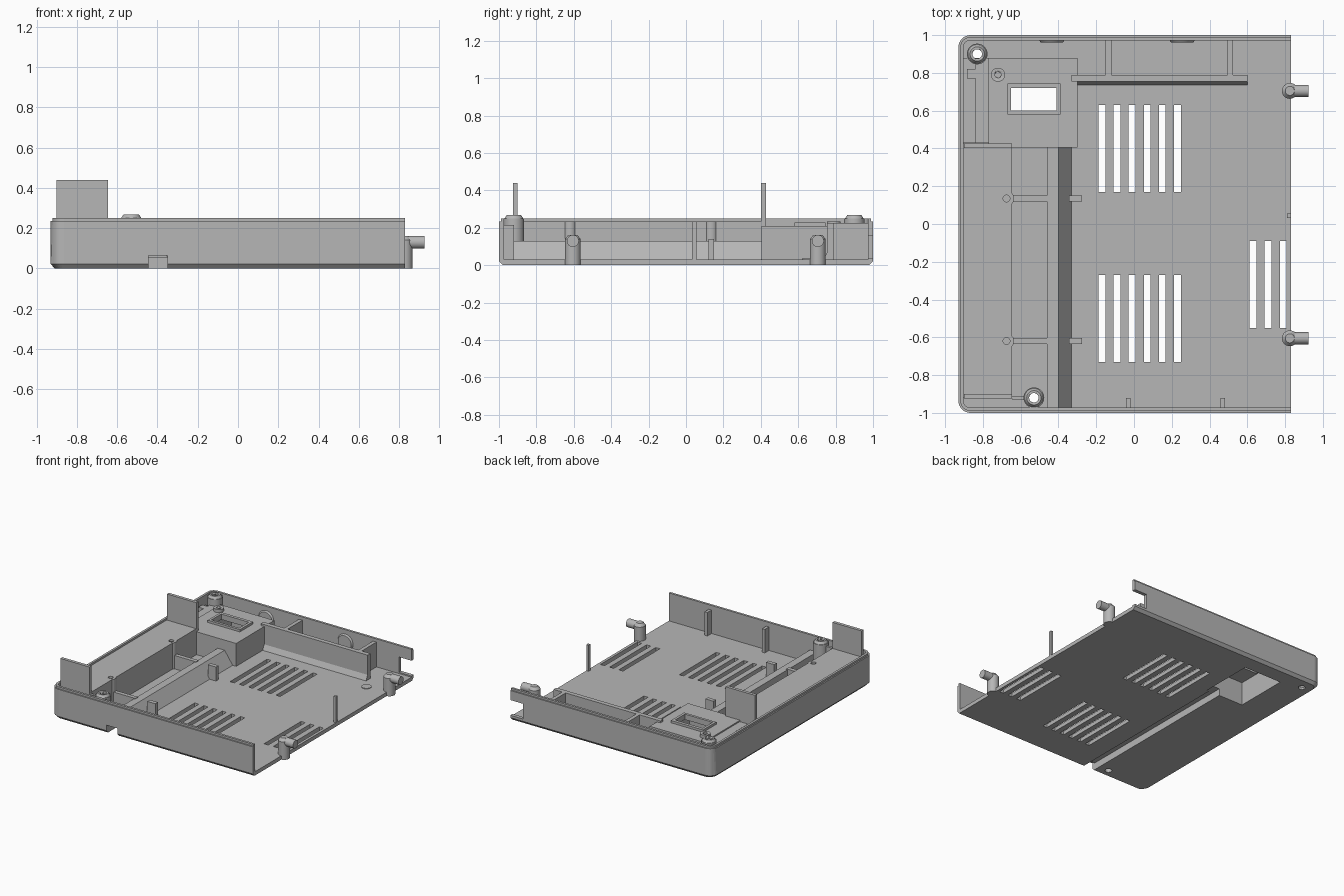
import bpy, bmesh, math
from mathutils import Matrix, Vector

if "Cube" in bpy.data.objects:
    bpy.data.objects.remove(bpy.data.objects["Cube"])

grey = bpy.data.materials.new("plain_grey")
GREY = (0.47, 0.47, 0.47, 1)
grey.diffuse_color = GREY
grey.use_nodes = True
grey.node_tree.nodes["Principled BSDF"].inputs["Base Color"].default_value = GREY


def finish(name, bm):
    bmesh.ops.recalc_face_normals(bm, faces=bm.faces)
    me = bpy.data.meshes.new(name)
    bm.to_mesh(me)
    bm.free()
    me.materials.append(grey)
    ob = bpy.data.objects.new(name, me)
    bpy.context.scene.collection.objects.link(ob)
    return ob


def box(name, x0, x1, y0, y1, z0, z1):
    bm = bmesh.new()
    size = Matrix.Diagonal((x1 - x0, y1 - y0, z1 - z0, 1))
    middle = Matrix.Translation(((x0 + x1) / 2, (y0 + y1) / 2, (z0 + z1) / 2))
    bmesh.ops.create_cube(bm, size=1, matrix=middle @ size)
    return finish(name, bm)


def rod(name, start, end, r0, r1=None, sides=32):
    a, b = Vector(start), Vector(end)
    turn = (b - a).to_track_quat('Z', 'Y').to_matrix().to_4x4()
    bm = bmesh.new()
    bmesh.ops.create_cone(bm, cap_ends=True, segments=sides, radius1=r0,
                          radius2=r0 if r1 is None else r1, depth=(b - a).length,
                          matrix=Matrix.Translation((a + b) / 2) @ turn)
    ob = finish(name, bm)
    smooth(ob)
    return ob


def smooth(ob):
    bpy.ops.object.select_all(action='DESELECT')
    ob.select_set(True)
    bpy.context.view_layer.objects.active = ob
    bpy.ops.object.shade_smooth_by_angle(angle=math.radians(30))


def prism(name, points, vector):
    bm = bmesh.new()
    face = bm.faces.new([bm.verts.new(p) for p in points])
    new = bmesh.ops.extrude_face_region(bm, geom=[face])["geom"]
    bmesh.ops.translate(bm, vec=vector, verts=[v for v in new if isinstance(v, bmesh.types.BMVert)])
    return finish(name, bm)


def cut(ob, cutter):
    cutter.hide_render = True
    mod = ob.modifiers.new("cut", 'BOOLEAN')
    mod.operation, mod.solver, mod.object = 'DIFFERENCE', 'EXACT', cutter
    bpy.context.view_layer.objects.active = ob
    bpy.ops.object.modifier_apply(modifier=mod.name)
    bpy.data.objects.remove(cutter)


def outline(inset, radius, right, z):
    """Plan of the tray with two rounded left corners."""
    left, half = -0.93 + inset, 1 - inset
    pts = [(right, -half, z), (right, half, z)]
    for side, first in ((1, 90), (-1, 180)):
        for i in range(9):
            a = math.radians(first + i * 90 / 8)
            pts.append((left + radius + radius * math.cos(a),
                        side * (half - radius) + radius * math.sin(a), z))
    return pts


def shell(name, inset, radius, z0, z1, floor):
    ob = prism(name, outline(inset, radius, 0.83, z0), (0, 0, z1 - z0))
    cut(ob, prism("cutter", outline(0.028, 0.035, 1.0, floor), (0, 0, 0.5)))
    return ob


# Tray: rounded shell, chamfered underneath, with a stepped upper lip
tray = prism("tray", outline(0, 0.065, 0.83, 0), (0, 0, 0.235))
bm = bmesh.new()
bm.from_mesh(tray.data)
for v in bm.verts:
    if v.co.z < 0.01:
        v.co.y *= 0.98
        if v.co.x < 0.8:
            v.co.x += 0.02 * min(1, max(0, (-0.86 - v.co.x) / 0.06))
top = [v for v in bm.verts if v.co.z > 0.1]
ring = bmesh.ops.bisect_plane(bm, geom=bm.verts[:] + bm.edges[:] + bm.faces[:],
                              plane_co=(0, 0, 0.022), plane_no=(0, 0, 1))
mid = [g for g in ring["geom_cut"] if isinstance(g, bmesh.types.BMVert)]
for v in mid:
    v.co.xy = min(top, key=lambda t: (t.co.xy - v.co.xy).length).co.xy
bmesh.ops.recalc_face_normals(bm, faces=bm.faces)
bm.to_mesh(tray.data)
bm.free()
cut(tray, prism("cutter", outline(0.028, 0.035, 1.0, 0.03), (0, 0, 0.5)))
rim = shell("upper_lip", 0.01, 0.055, 0.235, 0.25, 0.1)

# Vent slots: two banks of six and one bank of three
for count, x0, y0 in ((6, -0.17, 0.17), (6, -0.17, -0.73), (3, 0.63, -0.55)):
    for i in range(count):
        x = x0 + i * 0.08
        cut(tray, box("cutter", x - 0.018, x + 0.018, y0, y0 + 0.46, -0.1, 0.1))

# Cable channel, pocket opening and the notch at the end of the back wall
cut(tray, box("cutter", -0.445, -0.35, -1.1, 0.44, -0.1, 0.065))
cut(tray, box("cutter", -0.66, -0.33, 0.43, 0.86, -0.1, 0.1))
cut(tray, box("cutter", 0.72, 0.9, 0.95, 1.1, 0.04, 0.16))

# Sloped cover over the channel
cover = prism("channel_cover", [(x, -0.972, z) for x, z in
              ((-0.46, 0.03), (-0.46, 0.13), (-0.40, 0.13), (-0.33, 0.03))], (0, 1.38, 0))
cut(cover, box("cutter", -0.445, -0.35, -1.1, 0.5, -0.1, 0.055))

# Raised housing with framed window, hollow below
housing = box("raised_housing", -0.77, -0.30, 0.405, 0.88, 0.03, 0.21)
frame = box("window_frame", -0.67, -0.39, 0.58, 0.745, 0.21, 0.228)
cut(housing, box("cutter", -0.66, -0.33, 0.43, 0.86, -0.1, 0.185))
for part in (housing, frame):
    cut(part, box("cutter", -0.65, -0.41, 0.60, 0.72, 0.1, 0.4))
cut(housing, box("cutter", -0.445, -0.35, 0.3, 0.44, -0.1, 0.055))
box("housing_side_step", -0.84, -0.77, 0.43, 0.88, 0.03, 0.20)
box("housing_low_shelf", -0.905, -0.84, 0.43, 0.88, 0.03, 0.17)
box("small_block", -0.885, -0.84, 0.77, 0.82, 0.17, 0.20)
stud = rod("housing_stud", (-0.72, 0.79, 0.21), (-0.72, 0.79, 0.235), 0.037)
cut(stud, rod("cutter", (-0.72, 0.79, 0.215), (-0.72, 0.79, 0.3), 0.016))

# Side platform with end tabs, locating bosses and ribs
platform = box("side_platform", -0.905, -0.645, -0.92, 0.425, 0.03, 0.235)
box("front_tab", -0.90, -0.645, -0.925, -0.90, 0.1, 0.44)
box("back_tab", -0.90, -0.645, 0.402, 0.427, 0.1, 0.44)
for y in (0.135, -0.62):
    boss = rod("platform_boss", (-0.67, y, 0.03), (-0.67, y, 0.235), 0.036)
    for part in (platform, boss):
        cut(part, rod("cutter", (-0.675, y, 0.16), (-0.675, y, 0.3), 0.018))
    box("cross_rib", -0.64, -0.45, y - 0.016, y + 0.016, 0.03, 0.135)
    box("cable_clip", -0.345, -0.275, y - 0.016, y + 0.016, 0.03, 0.14)

# Screw towers with through holes
for x, y in ((-0.83, 0.90), (-0.53, -0.92)):
    tower = rod("screw_tower", (x, y, 0.01), (x, y, 0.25), 0.055)
    collar = rod("screw_collar", (x, y, 0.25), (x, y, 0.268), 0.05, 0.038)
    for part in (tray, tower, collar):
        cut(part, rod("cutter", (x, y, -0.1), (x, y, 0.4), 0.025))
box("tower_web", -0.645, -0.58, -0.93, -0.91, 0.03, 0.23)

# Inner wall along the back, with ribs and a sloped foot
box("inner_wall", -0.33, 0.60, 0.755, 0.79, 0.03, 0.225)
prism("inner_wall_foot", [(-0.30, y, z) for y, z in
      ((0.735, 0.03), (0.755, 0.07), (0.755, 0.03))], (0.90, 0, 0))
for x in (-0.135, 0.51):
    box("back_rib", x - 0.015, x + 0.015, 0.79, 0.973, 0.03, 0.225)
for x in (-0.435, 0.255):
    disc = rod("back_wall_disc", (x, 0.96, 0.15), (x, 0.974, 0.15), 0.058, 0.068)

# Short ribs on the front wall
for x in (-0.03, 0.47):
    box("front_rib", x - 0.012, x + 0.012, -0.973, -0.92, 0.03, 0.215)

# Elbow pegs on the open side
for y in (0.705, -0.605):
    rod("peg_post", (0.825, y, 0), (0.825, y, 0.14), 0.042)
    rod("peg_post_top", (0.825, y, 0.14), (0.825, y, 0.162), 0.042, 0.024)
    rod("peg_arm", (0.825, y, 0.13), (0.925, y, 0.13), 0.032)

# Thin upright pin and small floor disc
box("edge_pin", 0.81, 0.83, 0.032, 0.055, 0.02, 0.235)
rod("floor_disc", (0.66, 0.655, 0.025), (0.66, 0.655, 0.035), 0.036)
